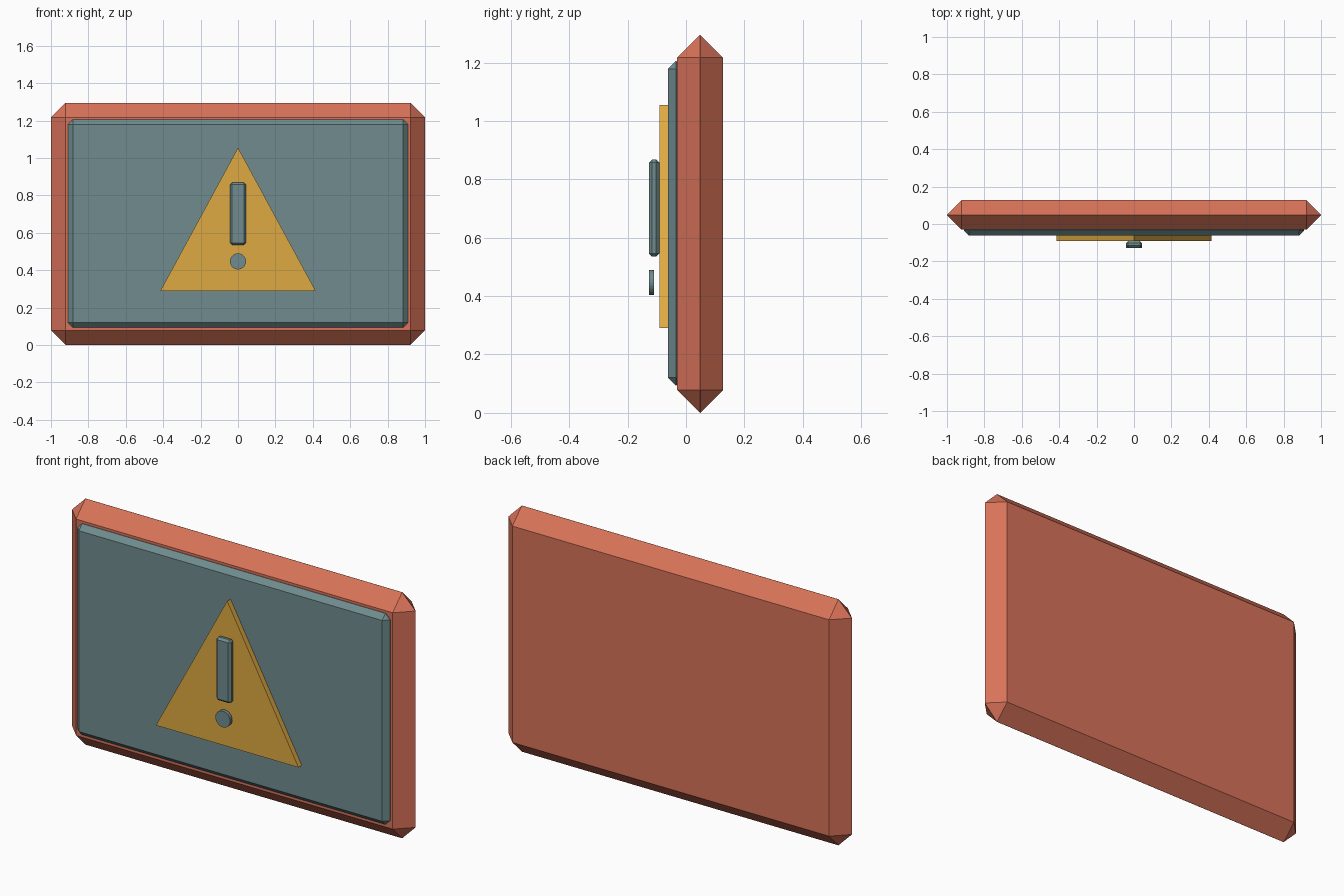
import bpy
import bmesh
import math
from mathutils import Matrix, Vector

default = bpy.data.objects.get("Cube")
if default:
    bpy.data.objects.remove(default, do_unlink=True)


def material(name, rgb):
    mat = bpy.data.materials.new(name)
    mat.use_nodes = True
    mat.diffuse_color = (*rgb, 1)
    bsdf = mat.node_tree.nodes["Principled BSDF"]
    bsdf.inputs["Base Color"].default_value = (*rgb, 1)
    return mat


red = material("brick red", (0.69, 0.17, 0.10))
teal = material("slate teal", (0.16, 0.26, 0.27))
amber = material("amber", (0.73, 0.40, 0.055))


def make_object(name, bm, mat):
    bmesh.ops.recalc_face_normals(bm, faces=bm.faces)
    mesh = bpy.data.meshes.new(name)
    bm.to_mesh(mesh)
    bm.free()
    mesh.materials.append(mat)
    obj = bpy.data.objects.new(name, mesh)
    bpy.context.collection.objects.link(obj)
    return obj


def chamfered_box(name, half_x, y_range, z_range, chamfer, mat):
    """Box centred on x = 0 with a single flat chamfer on every edge."""
    (y0, y1), (z0, z1) = y_range, z_range
    size = Matrix.Diagonal((2 * half_x, y1 - y0, z1 - z0, 1))
    place = Matrix.Translation((0, (y0 + y1) / 2, (z0 + z1) / 2))
    bm = bmesh.new()
    bmesh.ops.create_cube(bm, size=1, matrix=place @ size)
    obj = make_object(name, bm, mat)
    bevel = obj.modifiers.new("Chamfer", 'BEVEL')
    bevel.width = chamfer
    bevel.segments = 1
    return obj


def plate(name, outline, y_front, y_back, mat):
    """Flat x-z outline extruded from front to back."""
    bm = bmesh.new()
    face = bm.faces.new([bm.verts.new((x, y_front, z)) for x, z in outline])
    grown = bmesh.ops.extrude_face_region(bm, geom=[face], use_keep_orig=True)
    moved = [g for g in grown["geom"] if isinstance(g, bmesh.types.BMVert)]
    bmesh.ops.translate(bm, verts=moved, vec=Vector((0, y_back - y_front, 0)))
    return make_object(name, bm, mat)


# Frame and raised screen
chamfered_box("frame", 1.0, (-0.03, 0.127), (0, 1.295), 0.078, red)
chamfered_box("screen", 0.91, (-0.062, -0.006), (0.094, 1.205), 0.027, teal)

# Warning triangle
plate("warning_triangle", [(-0.415, 0.29), (0.415, 0.29), (0, 1.055)],
      -0.09, -0.055, amber)

# Exclamation mark: bar and floating round dot
chamfered_box("exclamation_bar", 0.043, (-0.127, -0.091), (0.535, 0.868),
              0.011, teal)
sides = 24
circle = [(0.043 * math.cos(math.tau * i / sides),
           0.447 + 0.043 * math.sin(math.tau * i / sides)) for i in range(sides)]
plate("exclamation_dot", circle, -0.127, -0.109, teal)
